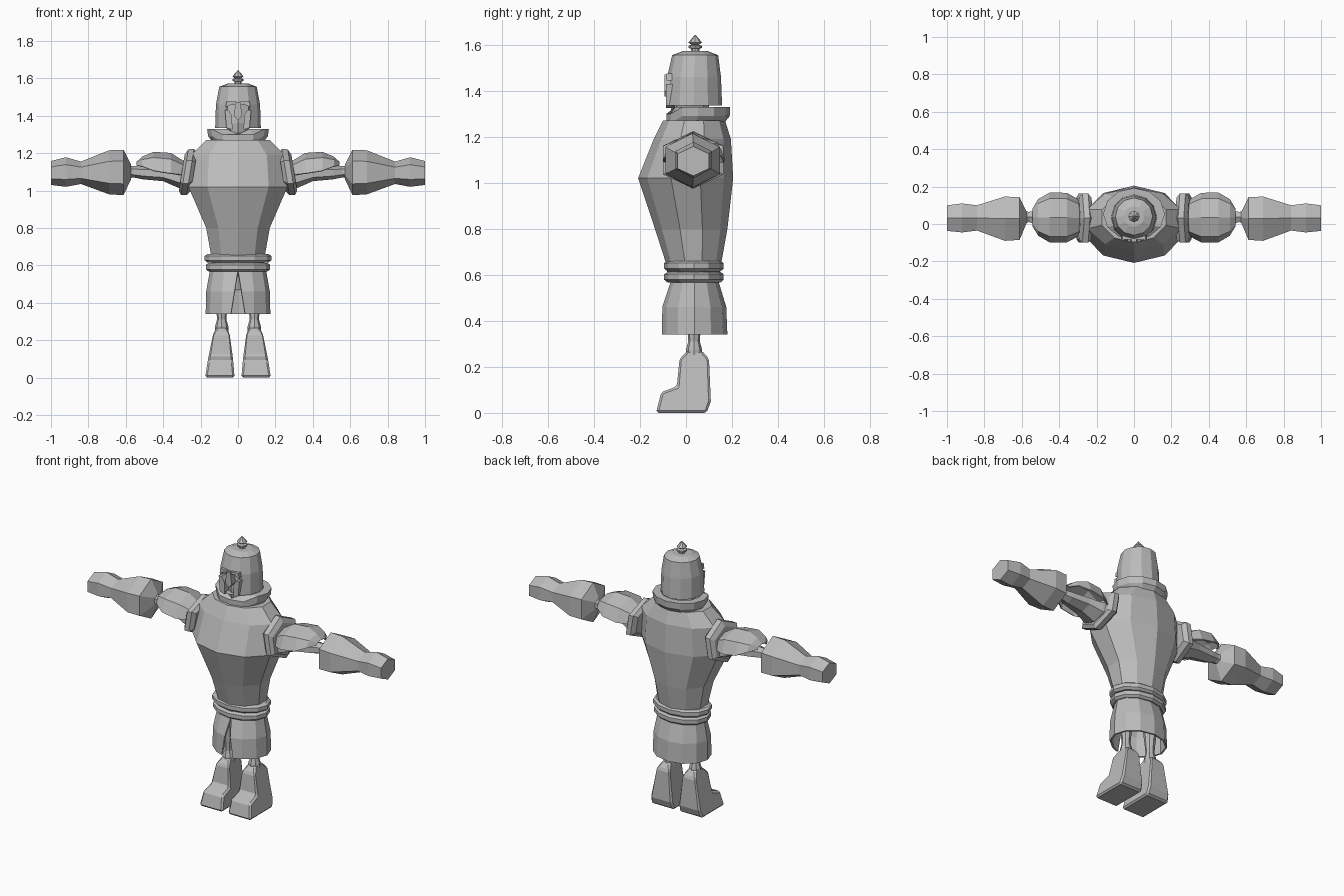
import bpy, bmesh
from math import sin, cos, pi, radians

cube = bpy.data.objects.get("Cube")
if cube:
    bpy.data.objects.remove(cube)

grey = bpy.data.materials.new("stone grey")
grey.use_nodes = True
grey.diffuse_color = (0.5, 0.5, 0.5, 1)
grey.node_tree.nodes["Principled BSDF"].inputs["Base Color"].default_value = (0.5, 0.5, 0.5, 1)


def finish(name, bm, thick=0, bevel=0):
    bmesh.ops.recalc_face_normals(bm, faces=bm.faces)
    me = bpy.data.meshes.new(name)
    bm.to_mesh(me)
    bm.free()
    me.materials.append(grey)
    ob = bpy.data.objects.new(name, me)
    bpy.context.collection.objects.link(ob)
    if thick:
        m = ob.modifiers.new("Thickness", "SOLIDIFY")
        m.thickness, m.offset = thick, 0
    if bevel:
        m = ob.modifiers.new("Bevel", "BEVEL")
        m.width, m.segments = bevel, 1
    return ob


def loft(name, rings, n, axis="z", side=1, start=-pi / 2, span=None,
         loop=False, shape=None, drop=None, thick=0):
    """Skin rings (position, a min, a max, b min, b max); span makes an open arc."""
    closed = span is None
    count = n if closed else n + 1
    angles = [start + (span or 2 * pi) * i / n for i in range(count)]
    wide = max(abs(cos(a)) for a in angles)
    high = max(abs(sin(a)) for a in angles)
    bm = bmesh.new()
    rows = []
    for p, a0, a1, b0, b1 in rings:
        row = []
        for i, t in enumerate(angles):
            a = (a0 + a1) / 2 + (a1 - a0) / 2 * cos(t) / wide
            b = (b0 + b1) / 2 + (b1 - b0) / 2 * sin(t) / high
            co = (a, b, p) if axis == "z" else (p, a, b)
            if shape:
                co = shape(co, i, count)
            row.append(bm.verts.new((co[0] * side, co[1], co[2])))
        rows.append(row)
    for r in range(len(rows) if loop else len(rows) - 1):
        low, top = rows[r], rows[(r + 1) % len(rows)]
        for i in range(n):
            if not (drop and drop(r, i)):
                j = (i + 1) % count
                bm.faces.new((low[i], low[j], top[j], top[i]))
    if closed and not loop:
        bm.faces.new(rows[0])
        bm.faces.new(rows[-1])
    return finish(name, bm, thick)


def round_rings(cy, *steps):
    return [(z, -r, r, cy - r, cy + r) for z, r in steps]


def prism(name, points, lo, hi, axis="y", side=1, shape=None, bevel=0):
    bm = bmesh.new()
    ends = []
    for d in (lo, hi):
        row = []
        for u, v in points:
            co = (u, d, v) if axis == "y" else (d, u, v)
            if shape:
                co = shape(co)
            row.append(bm.verts.new((co[0] * side, co[1], co[2])))
        ends.append(row)
    n = len(points)
    for i in range(n):
        j = (i + 1) % n
        bm.faces.new((ends[0][i], ends[0][j], ends[1][j], ends[1][i]))
    for row in ends:
        bm.faces.new(row)
    return finish(name, bm, bevel=bevel)


# Torso and collar
loft("torso", [(.6, -.14, .14, -.08, .145), (.66, -.145, .145, -.09, .155),
               (.8, -.17, .17, -.135, .18), (1.02, -.265, .265, -.208, .205),
               (1.19, -.25, .25, -.14, .195), (1.27, -.17, .17, -.1, .17)], 10)


def dip(co, i, count):
    return (co[0], co[1], co[2] - (.03 if co[1] < -.05 else 0))


loft("collar", [(1.265, -.14, .14, -.075, .17), (1.29, -.16, .16, -.085, .19),
                (1.33, -.165, .165, -.085, .192), (1.33, -.12, .12, -.06, .15),
                (1.27, -.1, .1, -.05, .14)], 12, loop=True, shape=dip)

# Two belt bands
for name, z, r in (("upper_belt", .615, .178), ("lower_belt", .567, .172)):
    loft(name, [(z, -r + .015, r - .015, -.08, .15), (z + .012, -r, r, -.095, .163),
                (z + .036, -r, r, -.095, .163), (z + .046, -r + .015, r - .015, -.08, .15)], 12)


# Skirt with a slit that widens downward
def slit(co, i, count):
    gap = (.57 - co[2]) * .16
    x = gap if i == 0 else -gap if i == count - 1 else co[0]
    return (x, co[1], co[2])


loft("skirt", [(.34, -.168, .168, -.1, .175), (.46, -.165, .165, -.098, .17),
               (.575, -.145, .145, -.06, .135)], 12, span=2 * pi, shape=slit, thick=.01)
loft("hips", [(.47, -.09, .09, -.02, .1), (.58, -.12, .12, -.05, .12)], 8)

# Head, helmet and finial
loft("face", [(1.25, -.06, .06, -.025, .1), (1.31, -.05, .05, -.065, .1),
              (1.36, -.075, .075, -.066, .1), (1.5, -.08, .08, -.055, .1)], 8)
loft("helmet", [(1.335, -.122, .122, -.09, .157), (1.46, -.118, .118, -.082, .152),
                (1.555, -.1, .1, -.06, .14), (1.572, -.055, .055, -.015, .095)], 12,
     drop=lambda r, i: r == 0 and i in (0, 11))
loft("finial", round_rings(.04, (1.56, .018), (1.583, .018), (1.586, .03), (1.595, .03),
                           (1.6, .016), (1.61, .03), (1.643, .002)), 8)
prism("nose_guard", [(-.013, 1.47), (.013, 1.47), (.022, 1.4), (0, 1.375), (-.022, 1.4)],
      -.093, -.055)

boot_profile = [(-.13, 0), (-.108, .09), (-.04, .115), (-.028, .235), (.005, .27),
                (.07, .27), (.1, .235), (.108, .05), (.09, 0)]


def boot_taper(co):
    # The boot narrows towards its ankle
    z = co[2]
    inner = .018 + z * .09 if z < .25 else .062
    outer = .176 - z * .16 if z < .25 else .112
    return (inner if co[0] == 0 else outer, co[1], z)


def lean(co, i, count):
    return (co[0] - .16 * (co[2] - 1.1), co[1], co[2])


for label, s in (("left", 1), ("right", -1)):
    # Face guards
    prism(label + "_cheek_guard", [(.03, 1.325), (.062, 1.335), (.07, 1.43), (.05, 1.43),
                                   (.032, 1.4)], -.088, -.05, side=s)
    prism(label + "_brow", [(0, 1.45), (0, 1.475), (.062, 1.475), (.066, 1.445), (.03, 1.462)],
          -.084, -.06, side=s)

    # Legs and boots
    leg = loft(label + "_leg", round_rings(.035, (.24, .037), (.275, .035), (.31, .025),
                                           (.35, .028), (.56, .05)), 8)
    leg.location.x = .087 * s
    prism(label + "_boot", boot_profile, 0, 1, "x", s, boot_taper, .01)

    # Shoulder ring, bare arm and forearm
    loft(label + "_shoulder_ring", [(.235, -.08, .14, 1.0, 1.2), (.255, -.1, .163, .975, 1.223),
                                    (.285, -.1, .163, .975, 1.22), (.3, -.08, .14, 1.0, 1.19)],
         6, "x", s, shape=lean)
    loft(label + "_arm", [(.26, -.06, .12, 1.0, 1.16), (.32, -.05, .11, 1.015, 1.13),
                          (.4, -.035, .09, 1.05, 1.13), (.51, -.01, .075, 1.06, 1.13),
                          (.56, .01, .065, 1.07, 1.13), (.62, .0, .07, 1.06, 1.14)], 6, "x", s)
    loft(label + "_forearm", [(.572, .01, .06, 1.06, 1.14), (.612, -.085, .143, .975, 1.218),
                              (.69, -.09, .147, .98, 1.215), (.84, -.035, .1, 1.035, 1.155),
                              (.92, -.045, .11, 1.02, 1.178), (1, -.037, .1, 1.03, 1.158)],
         6, "x", s)

    # Open plate over the upper arm
    loft(label + "_arm_plate", [(.285, -.055, .12, 1.03, 1.15), (.36, -.095, .163, 1.01, 1.197),
                                (.45, -.095, .165, 1.03, 1.203), (.51, -.06, .13, 1.09, 1.178),
                                (.54, -.01, .08, 1.12, 1.15)],
         4, "x", s, start=radians(-8), span=radians(196), thick=.008)
